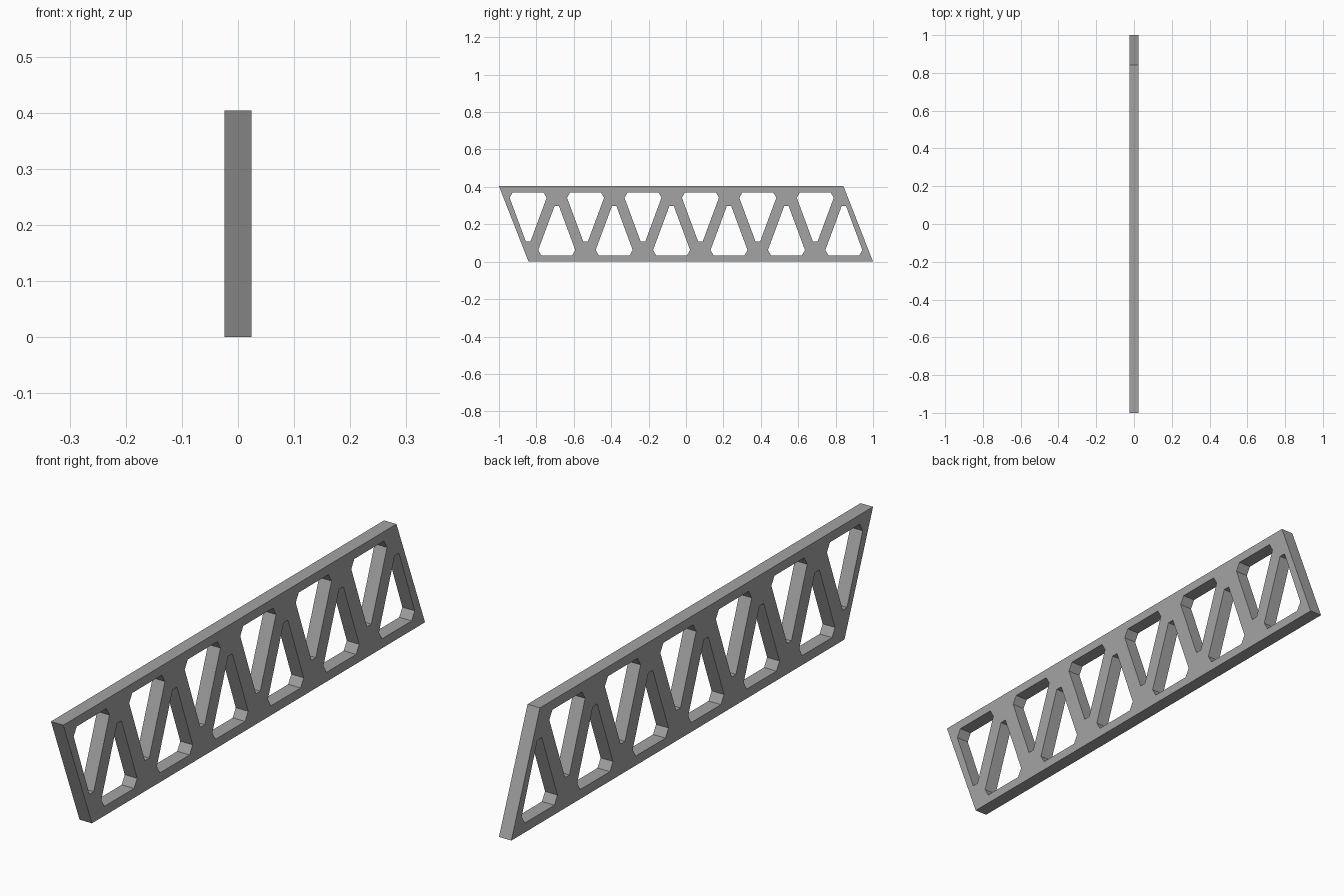
import bpy
from math import pi

if "Cube" in bpy.data.objects:
    bpy.data.objects.remove(bpy.data.objects["Cube"])

HEIGHT = 0.404
HALF_THICK = 0.024
PITCH = 0.307
COUNT = 6

# Flat profile curve: an outline with holes, filled and extruded both ways
curve = bpy.data.curves.new("truss_profile", 'CURVE')
curve.dimensions = '2D'
curve.fill_mode = 'BOTH'
curve.extrude = HALF_THICK


def add_loop(points):
    s = curve.splines.new('POLY')
    s.points.add(len(points) - 1)
    for p, (x, y) in zip(s.points, points):
        p.co = (x, y, 0, 1)
    s.use_cyclic_u = True
    s.use_smooth = False


# Slanted outer frame
add_loop([(-1, HEIGHT), (-0.842, 0), (1, 0), (0.842, HEIGHT)])

# One opening, wide at the top with clipped corners
half = [(0.012, 0.107), (0.099, 0.342), (0.082, 0.371)]
opening = half + [(-x, z) for x, z in reversed(half)]

# Row of openings; each has a partner turned by 180 degrees
for i in range(COUNT):
    c = -0.844 + i * PITCH
    loop = [(c + x, z) for x, z in opening]
    add_loop(loop)
    add_loop([(-x, HEIGHT - z) for x, z in loop])

# Convert to a mesh panel standing along the y axis
temp = bpy.data.objects.new("profile_helper", curve)
bpy.context.collection.objects.link(temp)
bpy.context.view_layer.update()
deps = bpy.context.evaluated_depsgraph_get()
mesh = bpy.data.meshes.new_from_object(temp.evaluated_get(deps))
bpy.data.objects.remove(temp)

truss = bpy.data.objects.new("truss_panel", mesh)
bpy.context.collection.objects.link(truss)
truss.rotation_euler = (pi / 2, 0, pi / 2)

# Dark grey metal
metal = bpy.data.materials.new("dark_grey")
metal.diffuse_color = (0.37, 0.37, 0.37, 1)
metal.use_nodes = True
metal.node_tree.nodes["Principled BSDF"].inputs["Base Color"].default_value = metal.diffuse_color
mesh.materials.clear()
mesh.materials.append(metal)
